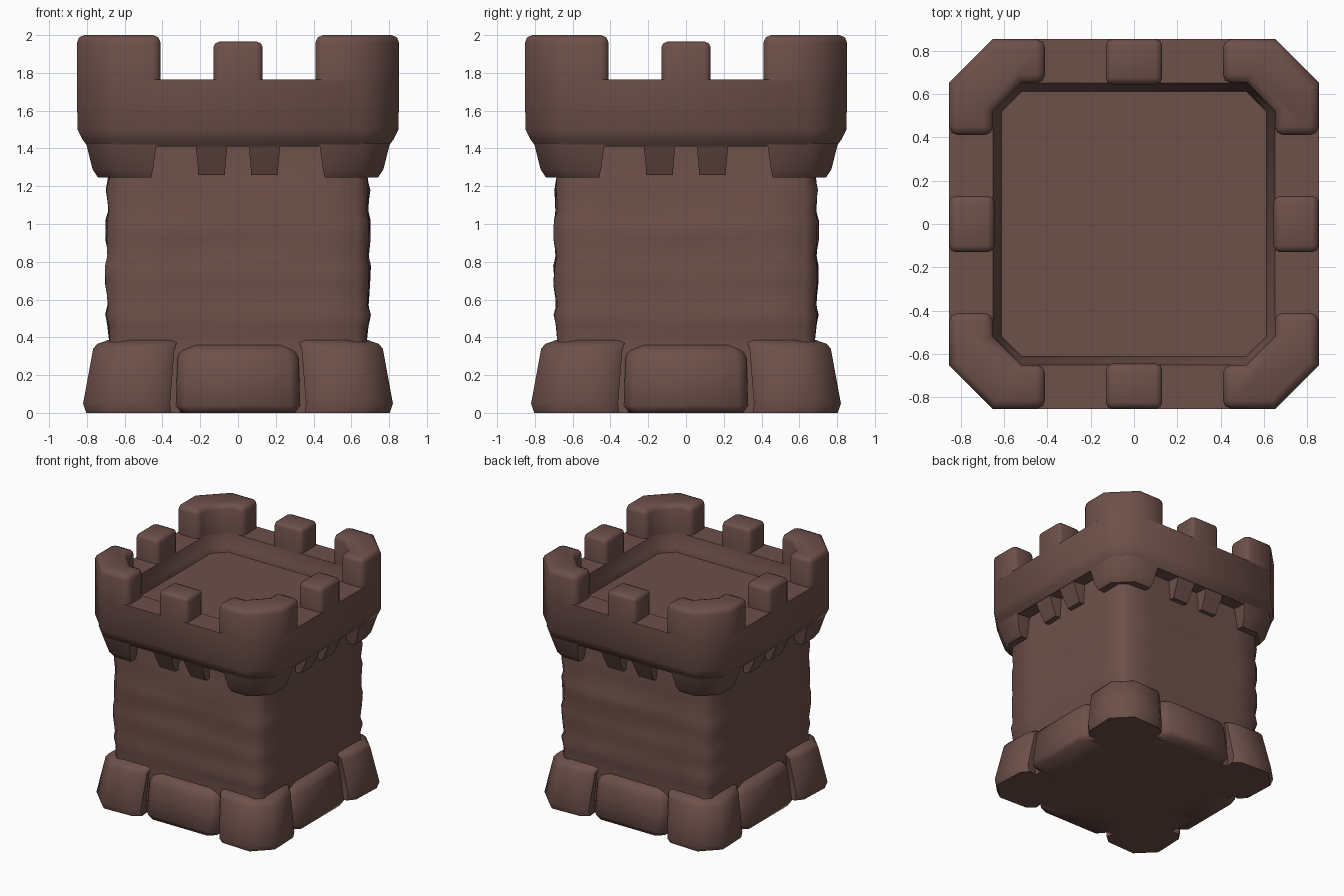
import bpy, bmesh, math, random
from mathutils import Matrix, Vector

if "Cube" in bpy.data.objects:
    bpy.data.objects.remove(bpy.data.objects["Cube"])

random.seed(4)

stone = bpy.data.materials.new("brown_stone")
stone.diffuse_color = (0.155, 0.08, 0.068, 1)
stone.use_nodes = True
stone.node_tree.nodes["Principled BSDF"].inputs["Base Color"].default_value = stone.diffuse_color


def loft(bm, rings, close_profile=False):
    """Join equal-sized rings of points; cap the ends or close into a loop."""
    vs = [[bm.verts.new(p) for p in r] for r in rings]
    n = len(vs[0])
    pairs = list(zip(vs, vs[1:]))
    if close_profile:
        pairs.append((vs[-1], vs[0]))
    for a, b in pairs:
        for i in range(n):
            j = (i + 1) % n
            bm.faces.new((a[i], a[j], b[j], b[i]))
    if not close_profile:
        bm.faces.new(vs[0][::-1])
        bm.faces.new(vs[-1])


def four_sides(rings_fn):
    """Build the same lofts on all four sides of the tower."""
    bm = bmesh.new()
    for k in range(4):
        m = Matrix.Rotation(k * math.pi / 2, 3, 'Z')
        for rings in rings_fn(k):
            loft(bm, [[m @ Vector(p) for p in r] for r in rings])
    return bm


def finish(bm, name, bevel=0.0, bevel_above=-1.0, angle=50):
    bmesh.ops.recalc_face_normals(bm, faces=bm.faces)
    if bevel:
        edges = [e for e in bm.edges if len(e.link_faces) == 2
                 and e.calc_face_angle() > math.radians(52)
                 and max(v.co.z for v in e.verts) > bevel_above]
        bmesh.ops.bevel(bm, geom=edges, offset=bevel, segments=2, profile=0.5,
                        affect='EDGES', clamp_overlap=True)
    me = bpy.data.meshes.new(name)
    bm.to_mesh(me)
    bm.free()
    ob = bpy.data.objects.new(name, me)
    bpy.context.collection.objects.link(ob)
    me.materials.append(stone)
    bpy.ops.object.select_all(action='DESELECT')
    bpy.context.view_layer.objects.active = ob
    ob.select_set(True)
    bpy.ops.object.shade_smooth_by_angle(angle=math.radians(angle))
    return ob


def octagon(h, c, z):
    """Square of half-width h with corners cut by c."""
    d = h - c
    return [(d, -h, z), (h, -d, z), (h, d, z), (d, h, z),
            (-d, h, z), (-h, d, z), (-h, -d, z), (-d, -h, z)]


# Tower body: uneven stone courses with softened corners
def body_ring(h, z, jitter):
    pts = []
    for k in range(4):
        m = Matrix.Rotation(k * math.pi / 2, 3, 'Z')
        for x in (-0.63, -0.4, -0.17, 0.02, 0.25, 0.45, 0.63):
            pts.append(m @ Vector((x, -h + random.uniform(-jitter, jitter), z)))
    return pts


bm = bmesh.new()
courses = [(0.68, 0.0), (0.68, 0.36), (0.685, 0.46), (0.697, 0.52), (0.685, 0.57),
           (0.697, 0.68), (0.697, 0.78), (0.686, 0.83), (0.697, 0.92),
           (0.697, 1.02), (0.685, 1.07), (0.694, 1.18), (0.68, 1.26), (0.68, 1.45)]
loft(bm, [body_ring(h, z, 0.007 if 0.4 < z < 1.3 else 0) for h, z in courses])
finish(bm, "tower_body")


# Base corner stones
def base_corner(k):
    plan = [(0.38, -0.55), (0.36, -0.76), (0.42, -0.81), (0.68, -0.82),
            (0.82, -0.68), (0.81, -0.42), (0.76, -0.36), (0.55, -0.38)]
    steps = [(0.98, 0.0), (1.0, 0.05), (0.935, 0.34), (0.91, 0.365), (0.84, 0.385)]
    yield [[(x * s, y * s, z) for x, y in plan] for s, z in steps]


finish(four_sides(base_corner), "base_corner_stones")


# Base middle stones
def base_middle(k):
    steps = [(0.30, 0.755, 0.0), (0.33, 0.775, 0.04), (0.32, 0.745, 0.29),
             (0.30, 0.725, 0.33), (0.27, 0.68, 0.36)]
    yield [[(-w, -0.5, z), (-w, -d + 0.05, z), (-w + 0.05, -d, z),
            (w - 0.05, -d, z), (w, -d + 0.05, z), (w, -0.5, z)] for w, d, z in steps]


finish(four_sides(base_middle), "base_middle_stones")


# Corbels under the parapet: a pair per side and a block at each corner
def corbels(k):
    for x in (-0.14, 0.14):
        yield [[(x - w, -0.6, z), (x - w, -d, z), (x + w, -d, z), (x + w, -0.6, z)]
               for w, d, z in ((0.07, 0.72, 1.26), (0.075, 0.755, 1.33), (0.085, 0.80, 1.43))]
    rings = []
    for h, a, z in ((0.74, 0.46, 1.245), (0.77, 0.45, 1.29), (0.805, 0.43, 1.43)):
        d = h - 0.13
        rings.append([(a, -0.55, z), (a, -h, z), (d, -h, z), (h, -d, z),
                      (h, -a, z), (0.55, -a, z)])
    yield rings


finish(four_sides(corbels), "corbels", angle=46)

# Parapet wall: a closed profile swept round the tower
bm = bmesh.new()
profile = [(0.66, 0.08, 1.42), (0.795, 0.15, 1.41), (0.825, 0.17, 1.45),
           (0.85, 0.195, 1.50), (0.853, 0.20, 1.765), (0.65, 0.13, 1.765),
           (0.635, 0.12, 1.66), (0.60, 0.08, 1.60)]
loft(bm, [octagon(*p) for p in profile], close_profile=True)
finish(bm, "parapet_wall")

# Roof floor inside the parapet
bm = bmesh.new()
loft(bm, [octagon(0.62, 0.07, 1.45), octagon(0.62, 0.07, 1.62)])
finish(bm, "roof_floor")


# Corner merlons
def corner_merlon(k):
    plan = [(0.41, -0.65), (0.41, -0.853), (0.653, -0.853), (0.853, -0.653),
            (0.853, -0.41), (0.65, -0.41), (0.65, -0.52), (0.52, -0.65)]
    yield [[(x, y, z) for x, y in plan] for z in (1.76, 2.0)]


finish(four_sides(corner_merlon), "corner_merlons", bevel=0.04, bevel_above=1.8)


# Middle merlons
def middle_merlon(k):
    yield [[(x, y, z) for x, y in ((-0.13, -0.645), (-0.13, -0.853),
                                   (0.13, -0.853), (0.13, -0.645))]
           for z in (1.76, 1.965)]


finish(four_sides(middle_merlon), "middle_merlons", bevel=0.03, bevel_above=1.8)
